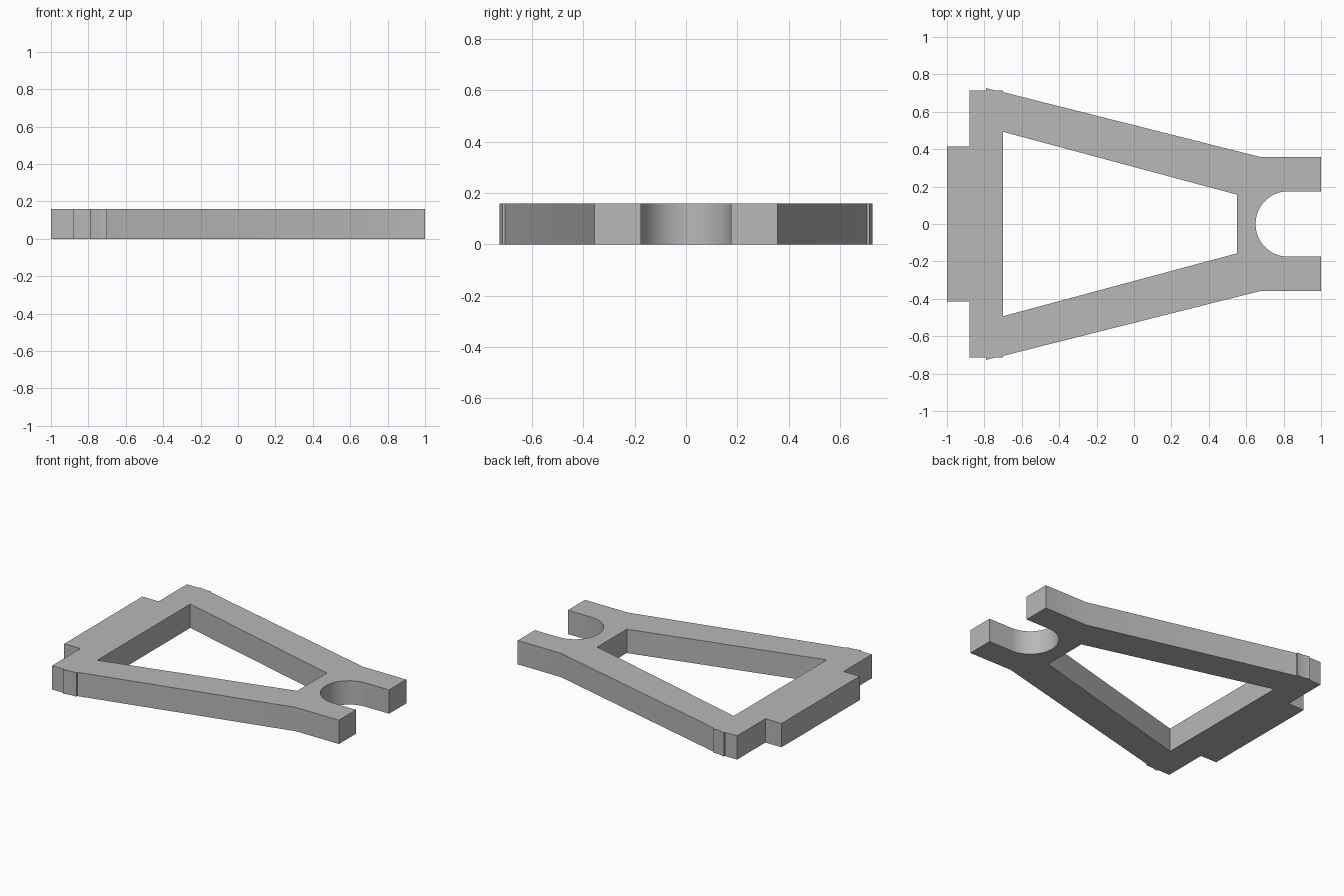
import bpy
import bmesh
from math import sin, cos, pi, radians

if "Cube" in bpy.data.objects:
    bpy.data.objects.remove(bpy.data.objects["Cube"], do_unlink=True)

HEIGHT = 0.16
NOTCH_X, NOTCH_R, ARC_STEPS = 0.825, 0.175, 20

# Plain grey material
grey = bpy.data.materials.new("plain_grey")
grey.use_nodes = True
colour = (0.48, 0.48, 0.48, 1)
grey.diffuse_color = colour
grey.node_tree.nodes["Principled BSDF"].inputs["Base Color"].default_value = colour

# Half outline: rear tab, shoulder, sloping arm, fork prong
outer = [(-1, 0), (-1, 0.415), (-0.88, 0.415), (-0.88, 0.715), (-0.79, 0.715),
         (-0.79, 0.726), (-0.745, 0.715), (-0.70, 0.715), (-0.70, 0.705),
         (0.68, 0.357), (1, 0.357), (1, NOTCH_R)]
# Round bottom of the fork notch, ending on the centre line
notch = [(NOTCH_X + NOTCH_R * cos(a), NOTCH_R * sin(a))
         for a in (pi / 2 * (1 + i / ARC_STEPS) for i in range(ARC_STEPS + 1))]
# Half of the tapered window
window = [(0.55, 0), (0.55, 0.157), (-0.70, 0.493), (-0.70, 0)]

# Extrude the half plate
bm = bmesh.new()
face = bm.faces.new([bm.verts.new((x, y, 0)) for x, y in outer + notch + window])
top = bmesh.ops.extrude_face_region(bm, geom=[face], use_keep_orig=True)["geom"]
bmesh.ops.translate(bm, vec=(0, 0, HEIGHT),
                    verts=[v for v in top if isinstance(v, bmesh.types.BMVert)])

# Open the centre line and mirror into a closed frame
seam = [f for f in bm.faces if all(abs(v.co.y) < 1e-5 for v in f.verts)]
bmesh.ops.delete(bm, geom=seam, context='FACES')
bmesh.ops.mirror(bm, geom=bm.verts[:] + bm.edges[:] + bm.faces[:],
                 axis='Y', merge_dist=1e-4)
bmesh.ops.remove_doubles(bm, verts=bm.verts[:], dist=1e-4)
bmesh.ops.recalc_face_normals(bm, faces=bm.faces[:])

mesh = bpy.data.meshes.new("forked_frame")
bm.to_mesh(mesh)
bm.free()
mesh.materials.append(grey)
frame = bpy.data.objects.new("forked_frame", mesh)
bpy.context.collection.objects.link(frame)

# Smooth notch, sharp corners
bpy.ops.object.select_all(action='DESELECT')
frame.select_set(True)
bpy.context.view_layer.objects.active = frame
bpy.ops.object.shade_smooth_by_angle(angle=radians(30))
